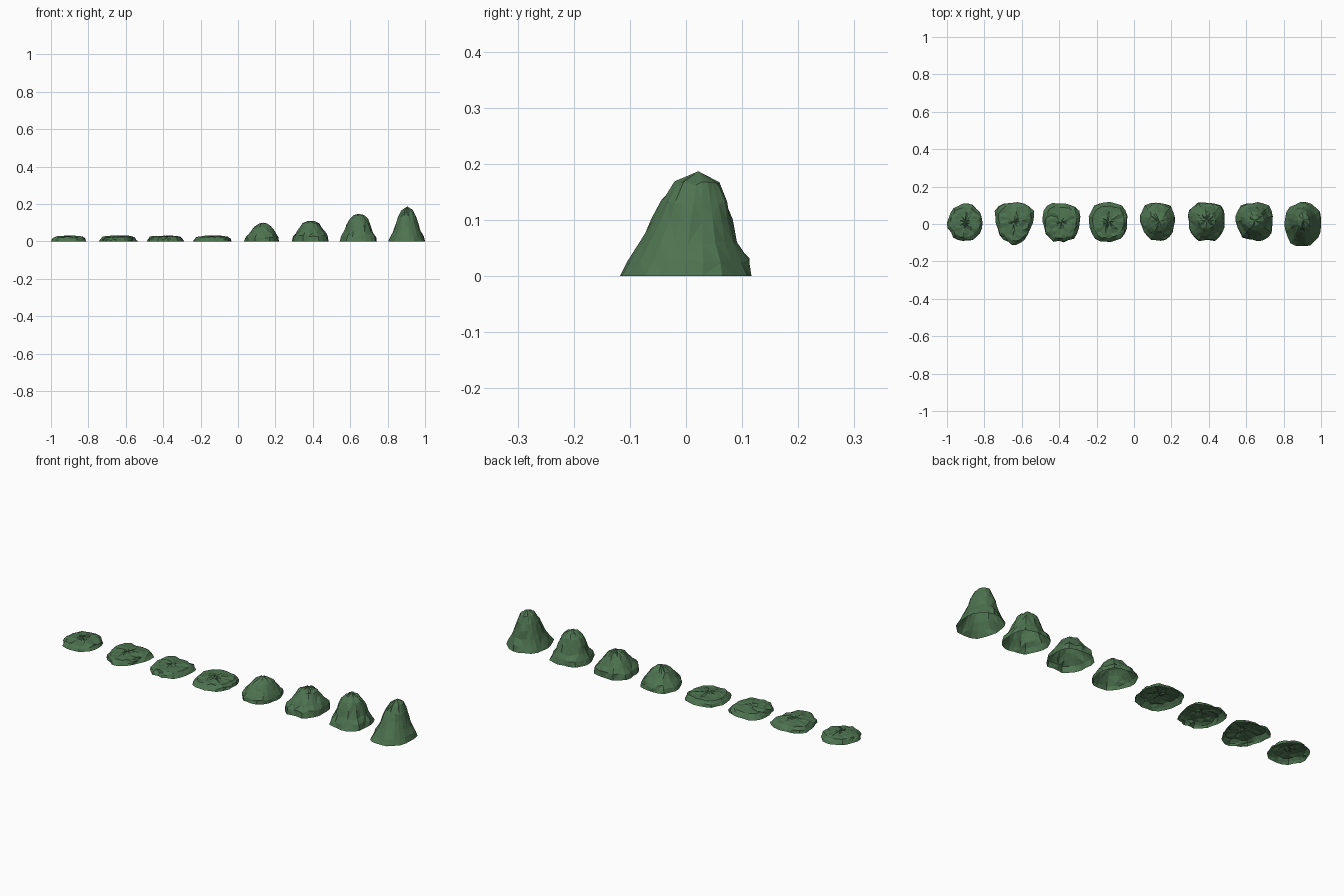
import bpy, bmesh, math, random

if "Cube" in bpy.data.objects:
    bpy.data.objects.remove(bpy.data.objects["Cube"])

SEGS = 22

green = bpy.data.materials.new("leaf_green")
green.diffuse_color = (0.075, 0.17, 0.08, 1)
green.use_nodes = True
green.node_tree.nodes["Principled BSDF"].inputs["Base Color"].default_value = green.diffuse_color


def mound(name, seed, box, profile, peak, power=2.3, taper=0.0, bump=0.0):
    """Open-bottomed faceted heap: rings follow profile (radius factor, z), drifting to the peak."""
    rng = random.Random(seed)
    x0, x1, y0, y1 = box
    cx, cy, rx, ry = (x0 + x1) / 2, (y0 + y1) / 2, (x1 - x0) / 2, (y1 - y0) / 2
    # ragged outline, scaled to fill its box
    outline = []
    for i in range(SEGS):
        a = 2 * math.pi * i / SEGS
        c, s = math.cos(a), math.sin(a)
        r = (abs(c) ** power + abs(s) ** power) ** (-1 / power) * rng.uniform(0.94, 1.05)
        outline.append([r * c * (1 + taper * r * s), r * s])
    for k in (0, 1):
        lo, hi = min(p[k] for p in outline), max(p[k] for p in outline)
        for p in outline:
            p[k] = 2 * (p[k] - lo) / (hi - lo) - 1
    bm = bmesh.new()
    top = profile[-1][1]
    rings = []
    for j, (f, z) in enumerate(profile[:-1]):
        t = z / top if bump == 0 else 0
        ox, oy = cx + (peak[0] - cx) * t, cy + (peak[1] - cy) * t
        ring = []
        for px, py in outline:
            # upper rings become rounder and stay slightly irregular
            n = 1 if j == 0 else rng.uniform(0.95, 1.05)
            h = math.hypot(px, py)
            g = (1 - (1 - 1 / h) * min(1, t * 1.2)) * f * n
            dz = 0 if j == 0 else rng.uniform(-1, 1) * (bump or 0.004)
            ring.append(bm.verts.new((ox + px * rx * g, oy + py * ry * g, max(0, z + dz))))
        rings.append(ring)
    for a, b in zip(rings, rings[1:]):
        for i in range(SEGS):
            k = (i + 1) % SEGS
            bm.faces.new((a[i], a[k], b[k], b[i]))
    tip = bm.verts.new((*peak, top))
    for i in range(SEGS):
        bm.faces.new((rings[-1][i], rings[-1][(i + 1) % SEGS], tip))
    bmesh.ops.triangulate(bm, faces=bm.faces[:])
    me = bpy.data.meshes.new(name)
    bm.to_mesh(me)
    bm.free()
    me.materials.append(green)
    bpy.context.collection.objects.link(bpy.data.objects.new(name, me))


# low flat patches
flat = [(1, 0), (0.93, 0.012), (0.82, 0.023), (0.6, 0.026), (0.35, 0.028), (0.15, 0.029), (0, 0.03)]
patches = [
    ((-1.0, -0.81, -0.09, 0.11), 2.1, 0.0),
    ((-0.745, -0.535, -0.112, 0.117), 2.3, 0.25),
    ((-0.488, -0.287, -0.098, 0.112), 2.8, 0.08),
    ((-0.242, -0.035, -0.097, 0.117), 2.1, 0.05),
]
for i, (box, power, taper) in enumerate(patches):
    mound(f"low_patch_{i + 1}", 10 + i, box, flat,
          ((box[0] + box[1]) / 2, 0.01), power, taper, 0.004)

# tall bushes, growing in height to the right
bushes = [
    ((0.032, 0.22, -0.09, 0.113), (0.135, 0.015),
     [(1, 0), (0.97, 0.018), (0.86, 0.033), (0.68, 0.055), (0.5, 0.078), (0.25, 0.093), (0, 0.1)]),
    ((0.288, 0.485, -0.092, 0.115), (0.39, 0.02),
     [(1, 0), (0.95, 0.028), (0.78, 0.05), (0.6, 0.075), (0.45, 0.096), (0.25, 0.106), (0, 0.11)]),
    ((0.543, 0.742, -0.092, 0.117), (0.645, 0.02),
     [(1, 0), (0.93, 0.025), (0.75, 0.05), (0.64, 0.085), (0.5, 0.118), (0.28, 0.14), (0, 0.147)]),
    ((0.803, 1.0, -0.118, 0.117), (0.905, 0.022),
     [(1, 0), (0.9, 0.027), (0.72, 0.06), (0.6, 0.1), (0.5, 0.132), (0.33, 0.165), (0, 0.187)]),
]
for i, (box, peak, prof) in enumerate(bushes):
    mound(f"tall_bush_{i + 1}", 30 + i, box, prof, peak, 2.5, 0.06)
